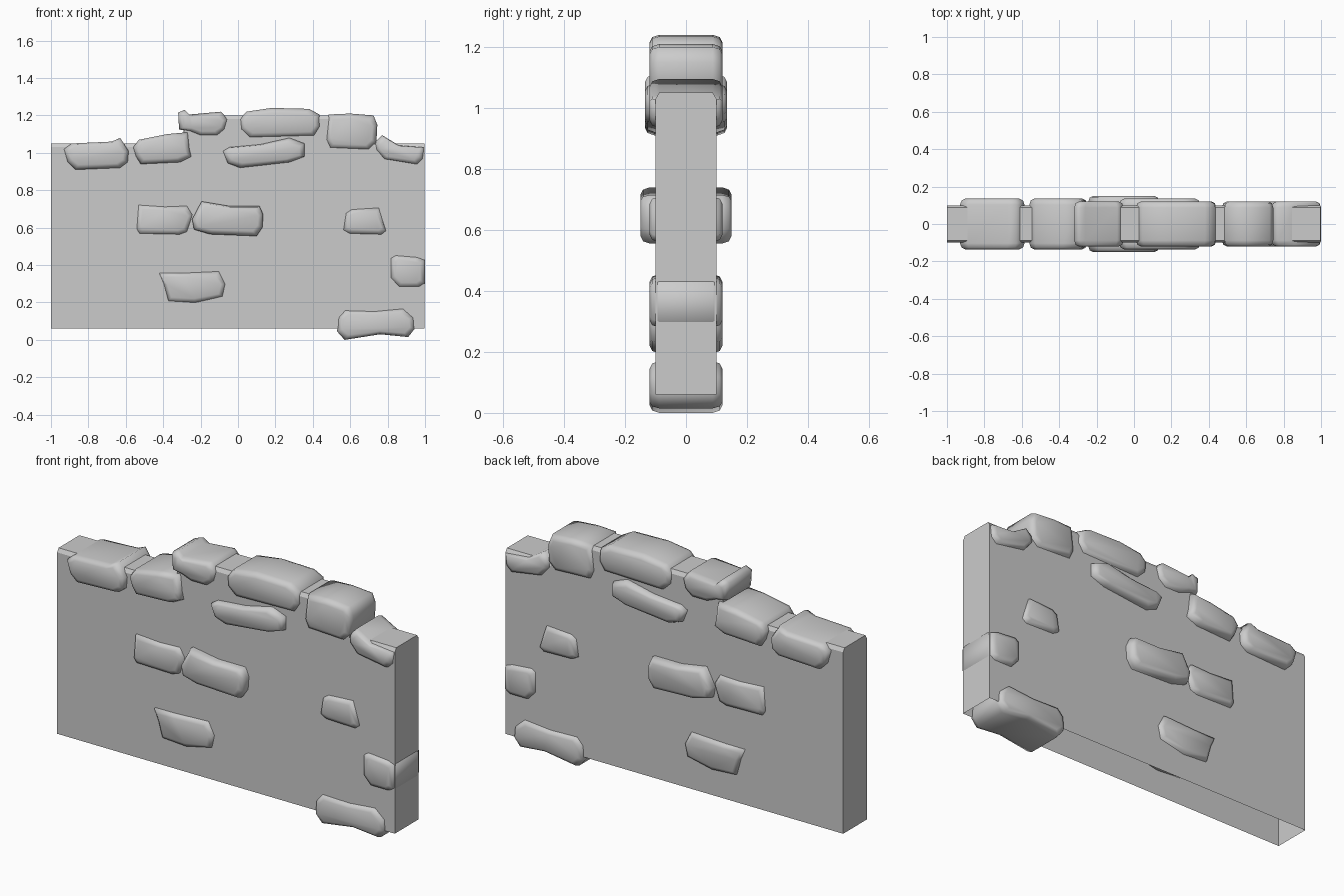
import bpy, bmesh
from mathutils import Vector


def finish(name, bm, smooth):
    bmesh.ops.recalc_face_normals(bm, faces=bm.faces[:])
    me = bpy.data.meshes.new(name)
    bm.to_mesh(me)
    bm.free()
    ob = bpy.data.objects.new(name, me)
    bpy.context.collection.objects.link(ob)
    for p in me.polygons:
        p.use_smooth = smooth
    return ob


def stone(name, depth, outline):
    """Stone passing through the wall: outline in x/z, rounded front and back."""
    bm = bmesh.new()
    n = len(outline)
    pts = [Vector(p) for p in outline]
    xs, zs = [p.x for p in pts], [p.y for p in pts]
    mid = Vector(((min(xs) + max(xs)) / 2, (min(zs) + max(zs)) / 2))
    half = Vector(((max(xs) - min(xs)) / 2, (max(zs) - min(zs)) / 2))
    steps = [(depth, .026), (depth - .009, .008), (depth - .032, 0)]
    steps += [(-y, i) for y, i in reversed(steps)]
    rings = []
    for y, inset in steps:
        rings.append([bm.verts.new((mid.x + (p.x - mid.x) * (1 - inset / half.x), -y,
                                    mid.y + (p.y - mid.y) * (1 - inset / half.y)))
                      for p in pts])
    for a, b in zip(rings, rings[1:]):
        for i in range(n):
            j = (i + 1) % n
            bm.faces.new((a[i], a[j], b[j], b[i]))
    bm.faces.new(rings[0])
    bm.faces.new(rings[-1])
    return finish(name, bm, True)


# wall core: stepped top with chamfered edges, open underside
bm = bmesh.new()
cols = []
for x, z in [(-1, 1.05), (-.295, 1.05), (-.285, 1.2), (.72, 1.2), (.73, 1.05), (.998, 1.05)]:
    section = [(-.1, .06), (-.1, z - .02), (-.088, z), (.088, z), (.1, z - .02), (.1, .06)]
    cols.append([bm.verts.new((x, y, h)) for y, h in section])
for a, b in zip(cols, cols[1:]):
    for i in range(5):
        bm.faces.new((a[i], a[i + 1], b[i + 1], b[i]))
bm.faces.new(cols[0])
bm.faces.new(cols[-1])
finish("wall_core", bm, False)

# coping stones along the top, left to right
stone("coping_stone_1", .135, [(-.93, 1.02), (-.89, 1.05), (-.675, 1.06), (-.63, 1.08), (-.585, 1.01),
                               (-.59, .95), (-.63, .92), (-.87, .91), (-.91, .95)])
stone("coping_stone_2", .135, [(-.56, 1.03), (-.53, 1.07), (-.38, 1.10), (-.27, 1.11), (-.26, 1.02),
                               (-.25, .98), (-.31, .95), (-.52, .94), (-.545, .98)])
stone("coping_stone_3", .12, [(-.32, 1.215), (-.285, 1.23), (-.26, 1.205), (-.09, 1.22), (-.055, 1.18),
                              (-.07, 1.125), (-.11, 1.09), (-.2, 1.09), (-.26, 1.115), (-.315, 1.125)])
stone("coping_stone_4", .12, [(.01, 1.18), (.045, 1.22), (.18, 1.24), (.38, 1.235), (.435, 1.205),
                              (.44, 1.14), (.41, 1.09), (.06, 1.08), (.015, 1.125)])
stone("coping_stone_5", .12, [(.485, 1.205), (.6, 1.21), (.725, 1.2), (.745, 1.15), (.74, 1.055),
                              (.7, 1.015), (.49, 1.025), (.47, 1.07)])
stone("coping_stone_6", .12, [(.735, 1.06), (.77, 1.095), (.86, 1.04), (.998, 1.03), (.99, .965),
                              (.96, .935), (.78, .965), (.735, 1.02)])

# stones set in the wall
stone("upper_stone", .135, [(-.08, 1.01), (-.045, 1.03), (.12, 1.045), (.275, 1.08), (.355, 1.05),
                            (.355, .98), (.275, .95), (.01, .92), (-.055, .945)])
stone("middle_stone_1", .12, [(-.535, .725), (-.39, .715), (-.27, .72), (-.24, .67), (-.27, .575),
                              (-.31, .56), (-.53, .565), (-.545, .59)])
stone("middle_stone_2", .15, [(-.245, .645), (-.195, .74), (-.045, .715), (.115, .715), (.135, .67),
                              (.13, .6), (.1, .555), (-.15, .565), (-.235, .59)])
stone("middle_stone_3", .12, [(.575, .68), (.605, .70), (.755, .71), (.795, .58), (.77, .56),
                              (.595, .565), (.56, .585)])
stone("corner_stone", .12, [(.815, .44), (.84, .455), (.96, .445), (1, .43), (1, .3),
                            (.97, .28), (.86, .28), (.815, .33)])
stone("lower_stone", .12, [(-.425, .36), (-.31, .36), (-.1, .37), (-.065, .3), (-.08, .23),
                           (-.23, .195), (-.375, .205), (-.4, .3)])
stone("base_stone", .12, [(.535, .12), (.57, .16), (.73, .155), (.885, .17), (.94, .12),
                          (.945, .06), (.91, .015), (.76, .03), (.57, 0), (.53, .045)])
